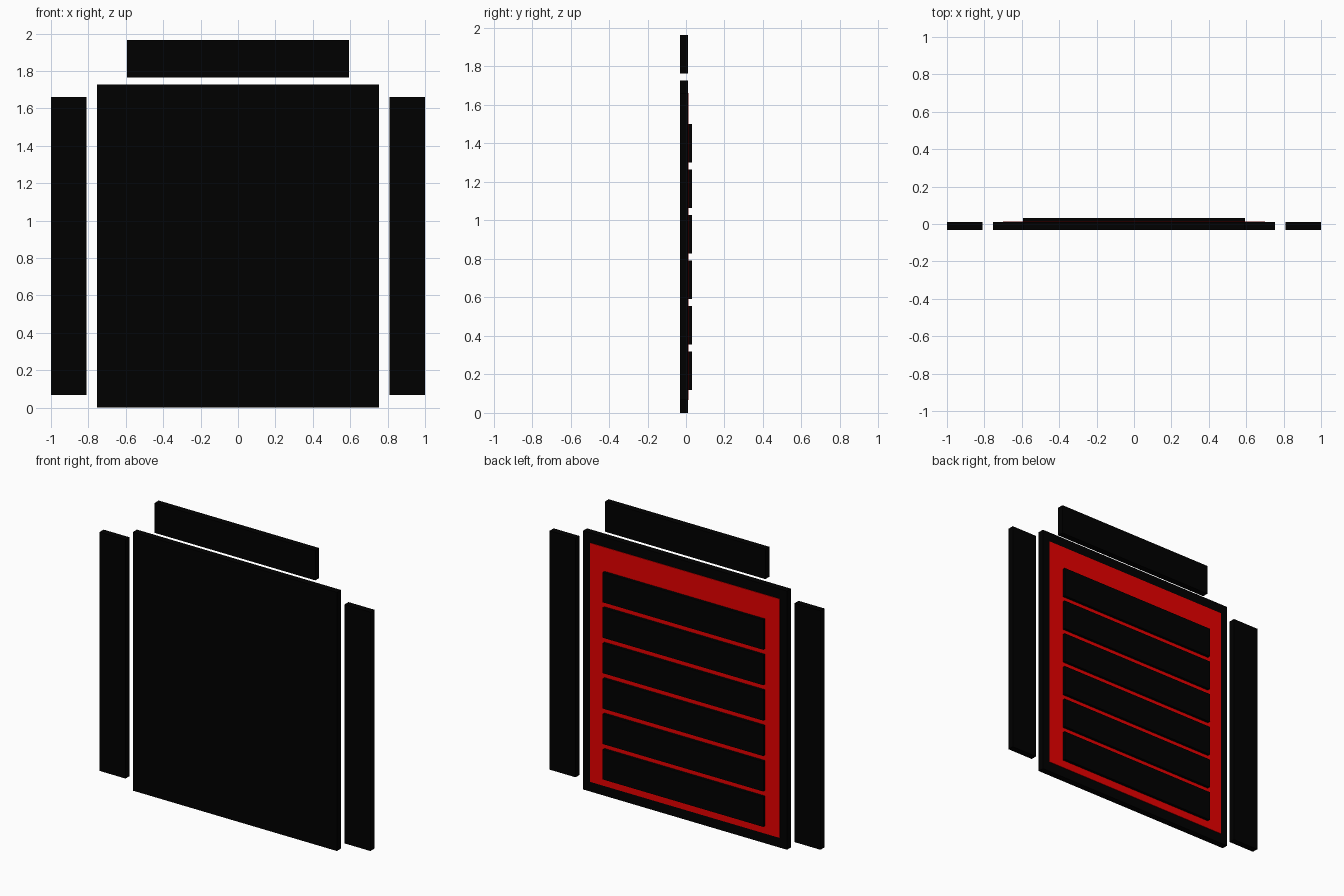
import bpy
import bmesh
from mathutils import Vector

cube = bpy.data.objects.get("Cube")
if cube:
    bpy.data.objects.remove(cube, do_unlink=True)


def make_material(name, rgb):
    mat = bpy.data.materials.new(name)
    mat.use_nodes = True
    colour = (*rgb, 1.0)
    mat.diffuse_color = colour
    mat.node_tree.nodes["Principled BSDF"].inputs["Base Color"].default_value = colour
    return mat


black = make_material("black", (0, 0, 0))
red = make_material("red", (0.8, 0, 0))


def box(name, low, high, mat):
    """Flat-sided box between two opposite corners."""
    low, high = Vector(low), Vector(high)
    size, centre = high - low, (low + high) / 2
    bm = bmesh.new()
    bmesh.ops.create_cube(bm, size=1)
    bmesh.ops.scale(bm, vec=size, verts=bm.verts)
    mesh = bpy.data.meshes.new(name)
    bm.to_mesh(mesh)
    bm.free()
    mesh.materials.append(mat)
    obj = bpy.data.objects.new(name, mesh)
    obj.location = centre
    bpy.context.collection.objects.link(obj)
    return obj


FRONT, BACK = -0.032, 0.01      # shared depth of the main boards
PLATE, SLAT = 0.013, 0.032      # back faces of the red plate and the slats
HALF = 0.593                    # half width of header and slats

# Main board and header
box("main_panel", (-0.753, FRONT, 0), (0.753, BACK, 1.727), black)
box("header_board", (-HALF, FRONT, 1.764), (HALF, BACK, 1.964), black)

# Side boards
box("left_side_board", (0.809, FRONT, 0.066), (1, BACK, 1.661), black)
box("right_side_board", (-1, FRONT, 0.066), (-0.809, BACK, 1.661), black)

# Red plate on the back
box("back_plate", (-0.7, BACK, 0.066), (0.7, PLATE, 1.661), red)

# Row of slats over the plate
for i in range(6):
    z = 0.118 + i * 0.2365
    box(f"slat_{i + 1}", (-HALF, BACK, z), (HALF, SLAT, z + 0.2), black)
